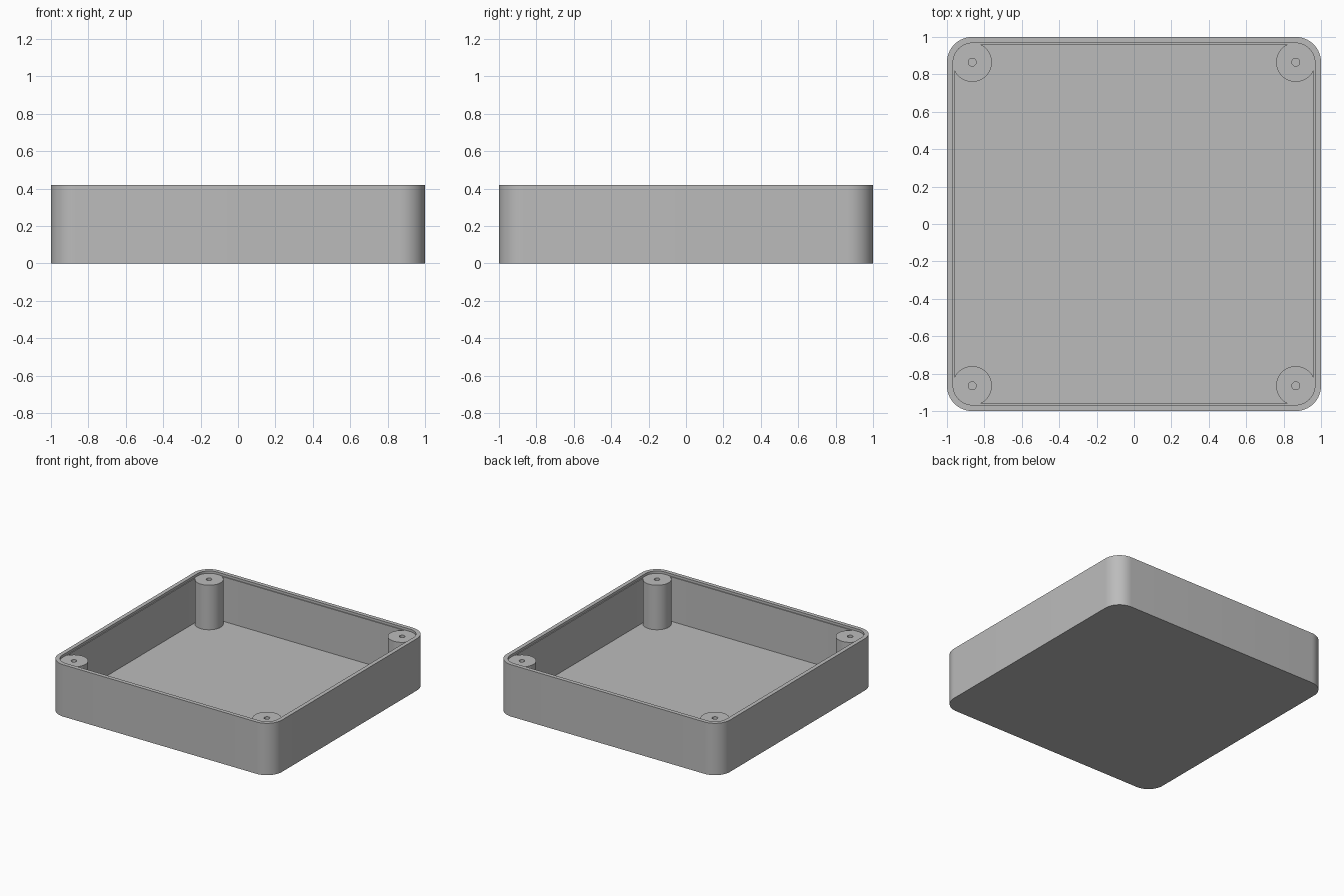
import bpy
import bmesh
from math import cos, sin, pi, radians

cube = bpy.data.objects.get("Cube")
if cube:
    bpy.data.objects.remove(cube, do_unlink=True)

HEIGHT, LEDGE, FLOOR = 0.42, 0.40, 0.04
CORNER = 0.865          # corner arc centre, shared with the posts
ARC_STEPS = 14

grey = bpy.data.materials.new("plain grey")
grey.use_nodes = True
colour = (0.5, 0.5, 0.5, 1)
grey.diffuse_color = colour
grey.node_tree.nodes["Principled BSDF"].inputs["Base Color"].default_value = colour


def rounded_square(half):
    """Outline whose corners are all concentric with the posts."""
    r = half - CORNER
    points = []
    for q, (sx, sy) in enumerate([(1, 1), (-1, 1), (-1, -1), (1, -1)]):
        for i in range(ARC_STEPS + 1):
            a = (q + i / ARC_STEPS) * pi / 2
            points.append((sx * CORNER + r * cos(a), sy * CORNER + r * sin(a)))
    return points


def circle(radius, sides=48):
    return [(radius * cos(2 * pi * i / sides), radius * sin(2 * pi * i / sides))
            for i in range(sides)]


def stacked(name, outlines, location=(0, 0, 0)):
    """Skin a closed solid through a sequence of (outline, height) rings."""
    bm = bmesh.new()
    rings = [[bm.verts.new((x, y, z)) for x, y in pts] for pts, z in outlines]
    for a, b in zip(rings, rings[1:]):
        for i in range(len(a)):
            j = (i + 1) % len(a)
            bm.faces.new((a[i], a[j], b[j], b[i]))
    bm.faces.new(rings[0][::-1])
    bm.faces.new(rings[-1])
    bmesh.ops.recalc_face_normals(bm, faces=bm.faces)
    mesh = bpy.data.meshes.new(name)
    bm.to_mesh(mesh)
    bm.free()
    mesh.materials.append(grey)
    obj = bpy.data.objects.new(name, mesh)
    obj.location = location
    bpy.context.collection.objects.link(obj)
    bpy.ops.object.select_all(action="DESELECT")
    obj.select_set(True)
    bpy.context.view_layer.objects.active = obj
    bpy.ops.object.shade_smooth_by_angle(angle=radians(30))
    return obj


# Open tray: outer wall, rim, shallow ledge, inner wall and floor
outer, lip, inner = (rounded_square(h) for h in (1.0, 0.967, 0.96))
stacked("tray", [(outer, 0), (outer, HEIGHT), (lip, HEIGHT),
                 (lip, LEDGE), (inner, LEDGE), (inner, FLOOR)])

# Screw posts with a blind hole, one in each corner
post, hole = circle(0.105), circle(0.021)
for side, sx in (("left", 1), ("right", -1)):
    for end, sy in (("front", -1), ("back", 1)):
        stacked(f"{end}_{side}_post",
                [(post, FLOOR - 0.01), (post, LEDGE + 0.001),
                 (hole, LEDGE + 0.001), (hole, FLOOR + 0.02)],
                (sx * CORNER, sy * CORNER, 0))
